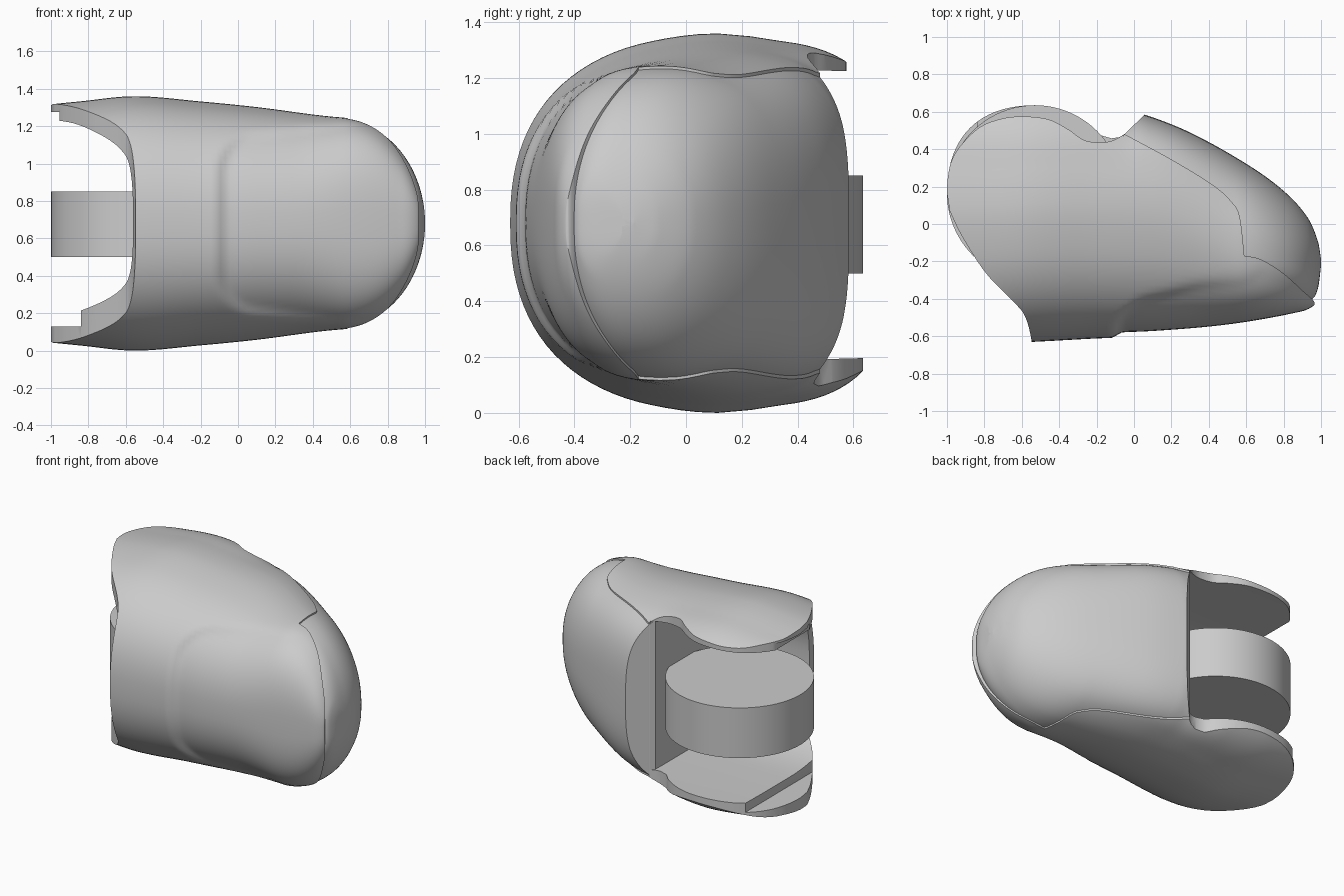
import bpy, bmesh, math

if "Cube" in bpy.data.objects:
    bpy.data.objects.remove(bpy.data.objects["Cube"])

MID = 0.68  # height of the symmetry plane

grey = bpy.data.materials.new("plain grey")
grey.use_nodes = True
grey.diffuse_color = (0.6, 0.6, 0.6, 1)
grey.node_tree.nodes["Principled BSDF"].inputs["Base Color"].default_value = (0.6, 0.6, 0.6, 1)


def curve(points, x):
    """Smooth interpolation of y through (x, y) points."""
    n = len(points)
    if x <= points[0][0]:
        return points[0][1]
    if x >= points[-1][0]:
        return points[-1][1]

    def slope(i):
        a, b = points[max(i - 1, 0)], points[min(i + 1, n - 1)]
        return (b[1] - a[1]) / (b[0] - a[0])
    i = max(k for k in range(n - 1) if points[k][0] <= x)
    (x0, y0), (x1, y1) = points[i], points[i + 1]
    w = x1 - x0
    t = (x - x0) / w
    return ((1 + 2 * t) * (1 - t) ** 2 * y0 + t * t * (3 - 2 * t) * y1
            + w * (t * (1 - t) ** 2 * slope(i) + t * t * (t - 1) * slope(i + 1)))


def spline(points, steps=6):
    """Open Catmull-Rom line through 2D points."""
    out = []
    for i in range(len(points) - 1):
        p = [points[max(i - 1, 0)], points[i], points[i + 1], points[min(i + 2, len(points) - 1)]]
        for k in range(steps):
            t = k / steps
            out.append(tuple(0.5 * (2 * b + (c - a) * t + (2 * a - 5 * b + 4 * c - d) * t * t
                                    + (3 * b - a - 3 * c + d) * t ** 3) for a, b, c, d in zip(*p)))
    return out + [points[-1]]


def finish(bm, name):
    bmesh.ops.recalc_face_normals(bm, faces=bm.faces)
    mesh = bpy.data.meshes.new(name)
    bm.to_mesh(mesh)
    bm.free()
    mesh.materials.append(grey)
    ob = bpy.data.objects.new(name, mesh)
    bpy.context.collection.objects.link(ob)
    return ob


def prism(name, outline, z0, z1):
    bm = bmesh.new()
    face = bm.faces.new([bm.verts.new((x, y, z0)) for x, y in outline])
    top = bmesh.ops.extrude_face_region(bm, geom=[face])["geom"]
    bmesh.ops.translate(bm, vec=(0, 0, z1 - z0), verts=[v for v in top if isinstance(v, bmesh.types.BMVert)])
    return finish(bm, name)


def box(name, x0, x1, z0, z1):
    return prism(name, [(x0, -1), (x1, -1), (x1, 1), (x0, 1)], z0, z1)


def loft(name, xs, section, count=96):
    """Skin of rings given by section(x, angle) -> (y, z)."""
    bm = bmesh.new()
    rings = [[bm.verts.new((x, *section(x, math.tau * k / count))) for k in range(count)] for x in xs]
    for a, b in zip(rings, rings[1:]):
        for k in range(count):
            j = (k + 1) % count
            bm.faces.new((a[k], a[j], b[j], b[k]))
    bm.faces.new(rings[0])
    bm.faces.new(rings[-1])
    return finish(bm, name)


def boolean(ob, cutter, operation):
    mod = ob.modifiers.new(operation, "BOOLEAN")
    mod.object, mod.operation, mod.solver = cutter, operation, "EXACT"
    bpy.context.view_layer.objects.active = ob
    bpy.ops.object.modifier_apply(modifier=mod.name)
    bpy.data.objects.remove(cutter)


def power(value, n):
    return math.copysign(abs(value) ** (2 / n), value)


def smooth(t):
    t = min(max(t, 0), 1)
    return t * t * (3 - 2 * t)


# Body envelope: front line, back line, ridge line and half height along x
FRONT = [(-1, -.645), (-.54, -.628), (-.2, -.61), (.1, -.6), (.5, -.565), (.85, -.505), (.96, -.465), (.985, -.4), (1, -.26)]
BACK = [(-1, .75), (-.3, .74), (-.05, .615), (.06, .592), (.3, .497), (.6, .33), (.8, .185), (.93, .04), (.985, -.09), (1, -.18)]
RIDGE = [(-1, .1), (.1, .1), (.6, -.1), (.9, -.2), (1, -.23)]
HALF = [(-1.05, .63), (-.85, .65), (-.55, .678), (-.2, .65), (.1, .62), (.55, .565), (1, .555)]


def envelope(grow, front_grow):
    def section(x, angle):
        c, s = math.cos(angle), math.sin(angle)
        ridge = curve(RIDGE, x)
        if c > 0:
            n, reach, lean = 3.2 - .9 * smooth((x - .1) / .8), curve(BACK, x) - ridge + grow, .03
        else:
            n, reach, lean = 2.35 + .45 * smooth((x - .3) / .5), ridge - curve(FRONT, x) + front_grow, .012
        cap = math.sqrt(max(1 - max((x - .55) / .45, 0) ** 2, .0004))
        y = power(c, n) * reach
        z = power(s, n) * (curve(HALF, x) + grow) * cap
        # sides slope gently away from the ridge
        z *= 1 - lean * smooth(abs(y) / .25)
        # shallow recessed panel on the front, with rounded corners
        dx, dz = .08 - x, abs(z) - (.29 + .12 * x)
        inside = .17 - math.hypot(max(dx, 0), max(dz, 0))
        depth = .03 * smooth(inside / .07 + .5) * smooth(-y / .2)
        return ridge + y + depth, MID + z
    return section


def cavity(x, angle):
    c, s = math.cos(angle), math.sin(angle)
    y = power(c, 2.6) * (2 if c > 0 else .66)
    return .1 + y, MID + power(s, 2.6) * (.55 if s > 0 else .49)


xs = [-1.05 + 2.05 * math.sin(math.pi / 2 * i / 110) for i in range(111)]

# Outer cover: hollow U-shaped shell with two rounded lobes
lobe_back = []
for i in range(27):
    a = math.radians(180 - 5 * i)
    r = .47 + .022 * math.sin(2 * a) ** 2 * (i < 18)
    lobe_back.append((-.53 + r * math.cos(a), .165 + r * math.sin(a)))
lobe_dip = [(-.18, .475), (-.12, .458), (-.08, .464)]
seam = spline([(-.05, .48), (.2, .345), (.42, .21), (.52, .12), (.565, .04), (.59, -.17)])
tip_edge = spline([(.59, -.17), (.68, -.19), (.8, -.265), (.9, -.355), (.96, -.41), (.965, -.44)])[1:]
mouth = spline([(-.545, -.7), (-.55, -.61), (-.58, -.5), (-.63, -.43), (-.79, -.265), (-.92, -.065), (-.985, .07)])
outline = lobe_back + lobe_dip + seam + tip_edge + [(1, -.7)] + mouth

cover = loft("outer_cover", xs, envelope(.002, .002))
boolean(cover, loft("cavity", [-1.2, -.055], cavity), "DIFFERENCE")
boolean(cover, prism("outline", outline, -1, 3), "INTERSECT")
upper_edge = spline([(-1.02, .17), (-1, .27), (-.945, .395), (-.835, .51), (-.72, .56), (-.6, .575), (-.46, .56),
                     (-.35, .505), (-.27, .45), (-.18, .435), (-.11, .448), (-.05, .481)])
boolean(cover, prism("upper_trim", upper_edge + [(-.05, 1), (-1.2, 1), (-1.2, .17)], MID, 3), "DIFFERENCE")
boolean(cover, box("upper_step", -1.2, -.955, .9, 1.275), "DIFFERENCE")
boolean(cover, box("lower_step", -1.2, -.84, .13, .5), "DIFFERENCE")

# Rounded tip body, set back behind the cover's front lip and closed by a slanted end face
tip = loft("tip_body", xs, envelope(-.008, -.04))
boolean(tip, prism("tip_region", [(-.08, -1), (-.08, .452), (-.05, .482), (.06, .587), (.3, .9), (1.2, .9), (1.2, -1)], -1, 3),
        "INTERSECT")

# Hinge disc between the lobes
disc_rim = [(-.53 + .47 * math.cos(math.tau * i / 96), .165 + .47 * math.sin(math.tau * i / 96)) for i in range(96)]
disc = prism("hinge_disc", disc_rim, .5, .85)

for ob in (cover, tip, disc):
    bpy.ops.object.select_all(action="DESELECT")
    ob.select_set(True)
    bpy.context.view_layer.objects.active = ob
    bpy.ops.object.shade_smooth_by_angle(angle=math.radians(35))
